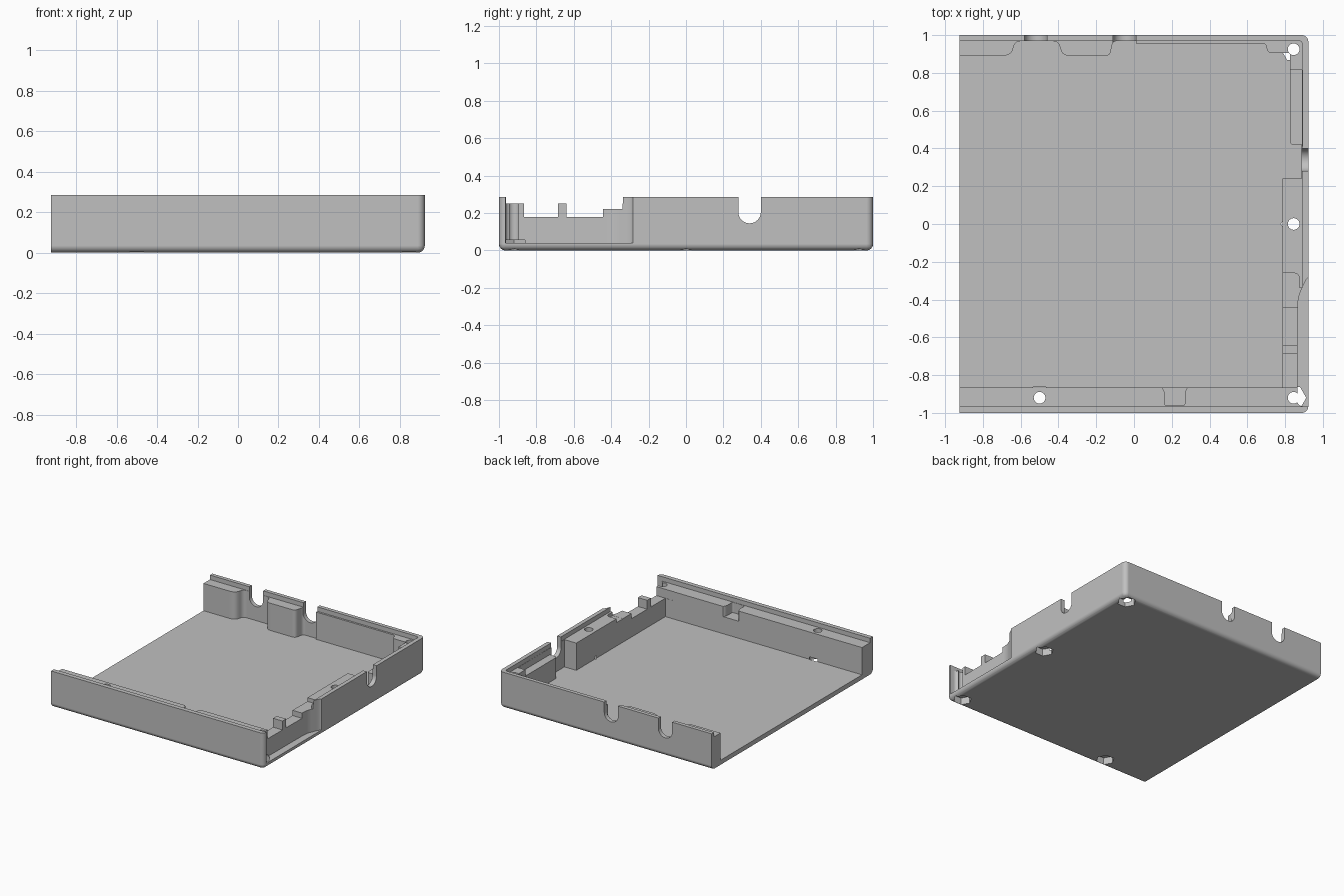
import bpy, bmesh, math
from mathutils import Vector

cube = bpy.data.objects.get("Cube")
if cube:
    bpy.data.objects.remove(cube, do_unlink=True)

HALF_X, HEIGHT, FLOOR, LEDGE = 0.923, 0.285, 0.036, 0.25
TOP = 0.5  # cutters reach above the rim

grey = bpy.data.materials.new("plain_grey")
grey.use_nodes = True
colour = (0.53, 0.53, 0.53, 1)
grey.diffuse_color = colour
grey.node_tree.nodes["Principled BSDF"].inputs["Base Color"].default_value = colour


def add_object(name, bm):
    bmesh.ops.recalc_face_normals(bm, faces=bm.faces)
    mesh = bpy.data.meshes.new(name)
    bm.to_mesh(mesh)
    bm.free()
    obj = bpy.data.objects.new(name, mesh)
    bpy.context.collection.objects.link(obj)
    mesh.materials.append(grey)
    return obj


def rounded(points, steps=5):
    """Outline whose corners (x, y, radius) are softened by short curves."""
    out = []
    for i, (x, y, *r) in enumerate(points):
        p = Vector((x, y))
        if not r:
            out.append(p)
            continue
        before = Vector(points[i - 1][:2]) - p
        after = Vector(points[(i + 1) % len(points)][:2]) - p
        a, b = (p + d.normalized() * min(r[0], d.length * 0.48) for d in (before, after))
        for s in range(steps + 1):
            t = s / steps
            out.append(a * (1 - t) ** 2 + p * 2 * t * (1 - t) + b * t * t)
    return out


def prism(outline, low, high, axis="z"):
    place = {"z": lambda u, v, w: (u, v, w),
             "y": lambda u, v, w: (u, w, v),
             "x": lambda u, v, w: (w, u, v)}[axis]
    bm = bmesh.new()
    ends = [[bm.verts.new(place(u, v, w)) for u, v in outline] for w in (low, high)]
    bm.faces.new(ends[0])
    bm.faces.new(ends[1])
    for i in range(len(outline)):
        bm.faces.new((ends[0][i - 1], ends[0][i], ends[1][i], ends[1][i - 1]))
    return bm


def rect(x0, x1, y0, y1):
    return [(x0, y0), (x1, y0), (x1, y1), (x0, y1)]


def circle(x, y, r, n):
    return [(x + r * math.cos(math.tau * i / n), y + r * math.sin(math.tau * i / n))
            for i in range(n)]


def cut(outline, low, high=TOP, axis="z"):
    cutter = add_object("cutter", prism(outline, low, high, axis))
    cutter.hide_render = True
    mod = tray.modifiers.new("cut", "BOOLEAN")
    mod.operation, mod.solver, mod.object = "DIFFERENCE", "EXACT", cutter
    bpy.ops.object.modifier_apply(modifier=mod.name)
    bpy.data.objects.remove(cutter, do_unlink=True)


# Outer block, rounded along the bottom and both closed corners
bm = prism(rect(-HALF_X, HALF_X, -1, 1), 0, HEIGHT)
soft = []
for e in bm.edges:
    mid = (e.verts[0].co + e.verts[1].co) / 2
    if mid.x > -HALF_X + 0.1 and mid.z < HEIGHT - 0.01:
        if mid.z < 0.01 or abs(mid.y) > 0.9:
            soft.append(e)
bmesh.ops.bevel(bm, geom=soft, offset=0.035, segments=6, profile=0.5, affect="EDGES")
tray = add_object("case_tray", bm)
bpy.context.view_layer.objects.active = tray
tray.select_set(True)

# Main cavity, open at one end, leaving the ledges, blocks and corner post
cut(rounded([
    (-1, -0.865), (0.785, -0.865), (0.785, 0.24), (0.888, 0.24),
    (0.888, 0.42), (0.825, 0.42, 0.02), (0.825, 0.905, 0.01),
    (0.705, 0.905, 0.03), (0.7, 0.955, 0.02), (0.01, 0.955),
    (0.01, 0.968), (-0.112, 0.968, 0.02), (-0.128, 0.89, 0.025),
    (-0.38, 0.89, 0.04), (-0.4, 0.968, 0.03), (-0.63, 0.968, 0.03),
    (-0.65, 0.89, 0.05), (-1, 0.89)]), FLOOR)

# Step inside the rim
cut(rounded([(-1, -0.965), (0.891, -0.965), (0.891, 0.97, 0.02), (-1, 0.97)]), LEDGE)

# Recess in the outside of the right wall, with a curved lead-in
cut(rounded([(1.1, -0.28), (0.93, -0.28), (0.912, -0.29, 0.03), (0.868, -0.39, 0.04),
             (0.864, -0.964, 0.03), (1.1, -0.964)]), 0.041)

# Lowered stretches of the right wall
cut(rect(0.7, 1.1, -0.963, -0.34), LEDGE + 0.001)
cut(rounded([(0.7, -0.34), (0.875, -0.34), (0.875, -0.26, 0.03), (0.7, -0.26)]), 0.22)
cut(rect(0.7, 1.1, -0.45, -0.339), 0.221)
for y0, y1 in ((-0.866, -0.685), (-0.64, -0.445)):
    cut(rect(0.7, 1.1, y0, y1), 0.18)

# Low shelf beside the corner post
cut(rect(0.8, 0.8895, 0.41, 0.815), 0.2)

# Round-bottomed cable openings
def opening(centre):
    r, z = 0.06, 0.205
    arc = [(centre + r * math.cos(math.pi * (1 + i / 16)), z + r * math.sin(math.pi * (1 + i / 16)))
           for i in range(17)]
    return [(centre - r, TOP)] + arc + [(centre + r, TOP)]

for x in (-0.52, -0.05):
    cut(opening(x), 0.9, 1.1, "y")
cut(opening(0.34), 0.82, 1.1, "x")

# Flared gap in the front ledge
cut(rounded([(0.13, -0.85), (0.162, -0.88, 0.02), (0.162, -0.962, 0.015),
             (0.27, -0.962, 0.015), (0.27, -0.88, 0.02), (0.302, -0.85)]), 0.17)

# Screw holes with hexagonal nut pockets underneath
for x, y in ((-0.5, -0.92), (0.845, -0.92), (0.845, 0), (0.845, 0.925)):
    cut(circle(x, y, 0.031, 24), -0.1)
    cut(circle(x, y, 0.067, 6), -0.1, 0.055)

bpy.ops.object.shade_smooth_by_angle(angle=math.radians(30))
flat = tray.modifiers.new("even_shading", "WEIGHTED_NORMAL")
flat.keep_sharp = True
